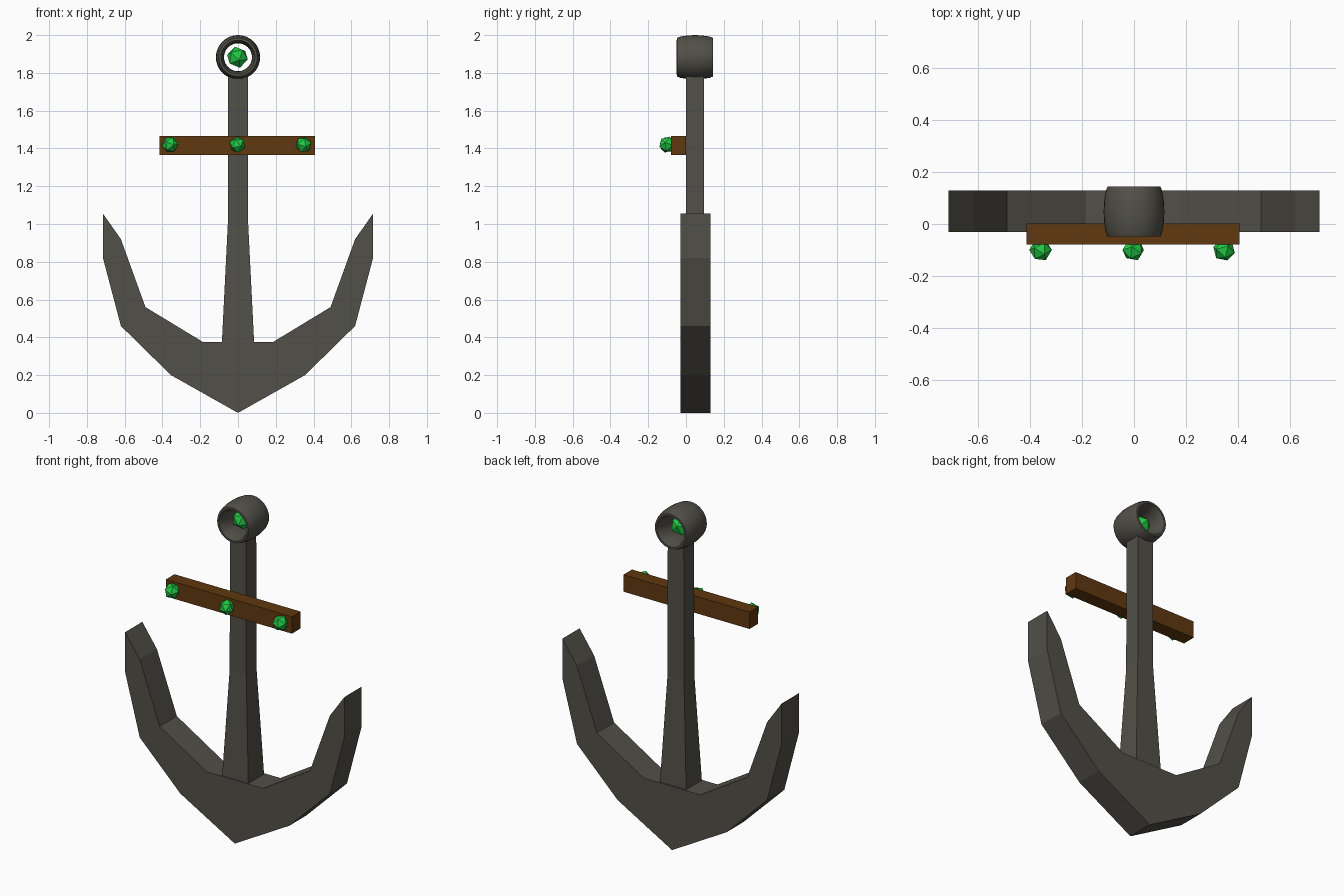
import bpy, bmesh, math
from mathutils import Matrix, Euler

if "Cube" in bpy.data.objects:
    bpy.data.objects.remove(bpy.data.objects["Cube"])

MID_Y = 0.0475  # centre plane of the metal parts


def material(name, color):
    m = bpy.data.materials.new(name)
    m.diffuse_color = (*color, 1)
    m.use_nodes = True
    m.node_tree.nodes["Principled BSDF"].inputs["Base Color"].default_value = m.diffuse_color
    return m


iron = material("dark_iron", (0.085, 0.08, 0.065))
wood = material("wood", (0.115, 0.04, 0.005))
green = material("green_gem", (0.015, 0.6, 0.06))


def make_object(name, bm, mat):
    bmesh.ops.remove_doubles(bm, verts=bm.verts, dist=1e-5)
    bmesh.ops.recalc_face_normals(bm, faces=bm.faces)
    me = bpy.data.meshes.new(name)
    bm.to_mesh(me)
    bm.free()
    me.materials.append(mat)
    ob = bpy.data.objects.new(name, me)
    bpy.context.collection.objects.link(ob)
    return ob


# Hooked arms: strip between lower and upper outline, mirrored and extruded
lower = [(0, 0), (0.355, 0.2), (0.62, 0.46), (0.715, 0.82), (0.715, 1.055)]
upper = [(0, 0.375), (0.185, 0.375), (0.49, 0.56), (0.62, 0.92)]
bm = bmesh.new()
for side in (1, -1):
    lo = [bm.verts.new((side * x, -0.03, z)) for x, z in lower]
    up = [bm.verts.new((side * x, -0.03, z)) for x, z in upper]
    up.append(lo[-1])
    for i in range(4):
        loop = [lo[i], lo[i + 1], up[i + 1], up[i]]
        if i == 3:
            loop.pop(2)
        bm.faces.new(loop if side == 1 else loop[::-1])
bmesh.ops.remove_doubles(bm, verts=bm.verts, dist=1e-5)
ext = bmesh.ops.extrude_face_region(bm, geom=bm.faces[:], use_keep_orig=True)
bmesh.ops.translate(bm, vec=(0, 0.16, 0),
                    verts=[v for v in ext["geom"] if isinstance(v, bmesh.types.BMVert)])
make_object("hook_arms", bm, iron)

# Shank: rectangular sections (z, half width, half depth), flared at the foot
bm = bmesh.new()
rings = []
for z, w, d in [(0.36, 0.086, 0.074), (1.0, 0.054, 0.048), (1.795, 0.052, 0.048)]:
    rings.append([bm.verts.new((sx * w, MID_Y + sy * d, z))
                  for sx, sy in ((-1, -1), (1, -1), (1, 1), (-1, 1))])
for a, b in zip(rings, rings[1:]):
    for i in range(4):
        j = (i + 1) % 4
        bm.faces.new((a[i], a[j], b[j], b[i]))
bm.faces.new(rings[0])
bm.faces.new(rings[-1])
make_object("shank", bm, iron)

# Barrel-shaped ring: elongated section swept about the y axis
half = [(0.117, 0), (0.115, 0.04), (0.109, 0.078), (0.102, 0.096),
        (0.09, 0.0965), (0.082, 0.078), (0.076, 0.04), (0.074, 0)]
section = half + [(r, -y) for r, y in half[-2:0:-1]]
bm = bmesh.new()
N = 32
sweep = []
for k in range(N):
    a = 2 * math.pi * k / N
    sweep.append([bm.verts.new((r * math.cos(a), MID_Y + y, 1.883 + r * math.sin(a)))
                  for r, y in section])
for k in range(N):
    p, q = sweep[k], sweep[(k + 1) % N]
    for i in range(len(section)):
        j = (i + 1) % len(section)
        bm.faces.new((p[i], p[j], q[j], q[i]))
ring = make_object("top_ring", bm, iron)
bpy.context.view_layer.objects.active = ring
ring.select_set(True)
bpy.ops.object.shade_smooth_by_angle(angle=math.radians(40))
ring.select_set(False)

# Wooden crossbar
bm = bmesh.new()
bmesh.ops.create_cube(bm, size=1, matrix=Matrix.Translation((-0.004, -0.039, 1.415))
                      @ Matrix.Diagonal((0.822, 0.08, 0.1, 1)))
make_object("crossbar", bm, wood)

# Faceted gems on the crossbar and inside the ring
gems = [("left_gem", -0.36, -0.1, 1.42, 0.044), ("middle_gem", -0.003, -0.1, 1.42, 0.044),
        ("right_gem", 0.347, -0.1, 1.42, 0.044), ("ring_gem", -0.003, MID_Y, 1.883, 0.058)]
for i, (name, x, y, z, r) in enumerate(gems):
    bm = bmesh.new()
    bmesh.ops.create_icosphere(bm, subdivisions=1, radius=r,
                               matrix=Matrix.Translation((x, y, z))
                               @ Euler((0.45, 0.3 + 0.5 * i, 0.2)).to_matrix().to_4x4())
    make_object(name, bm, green)
